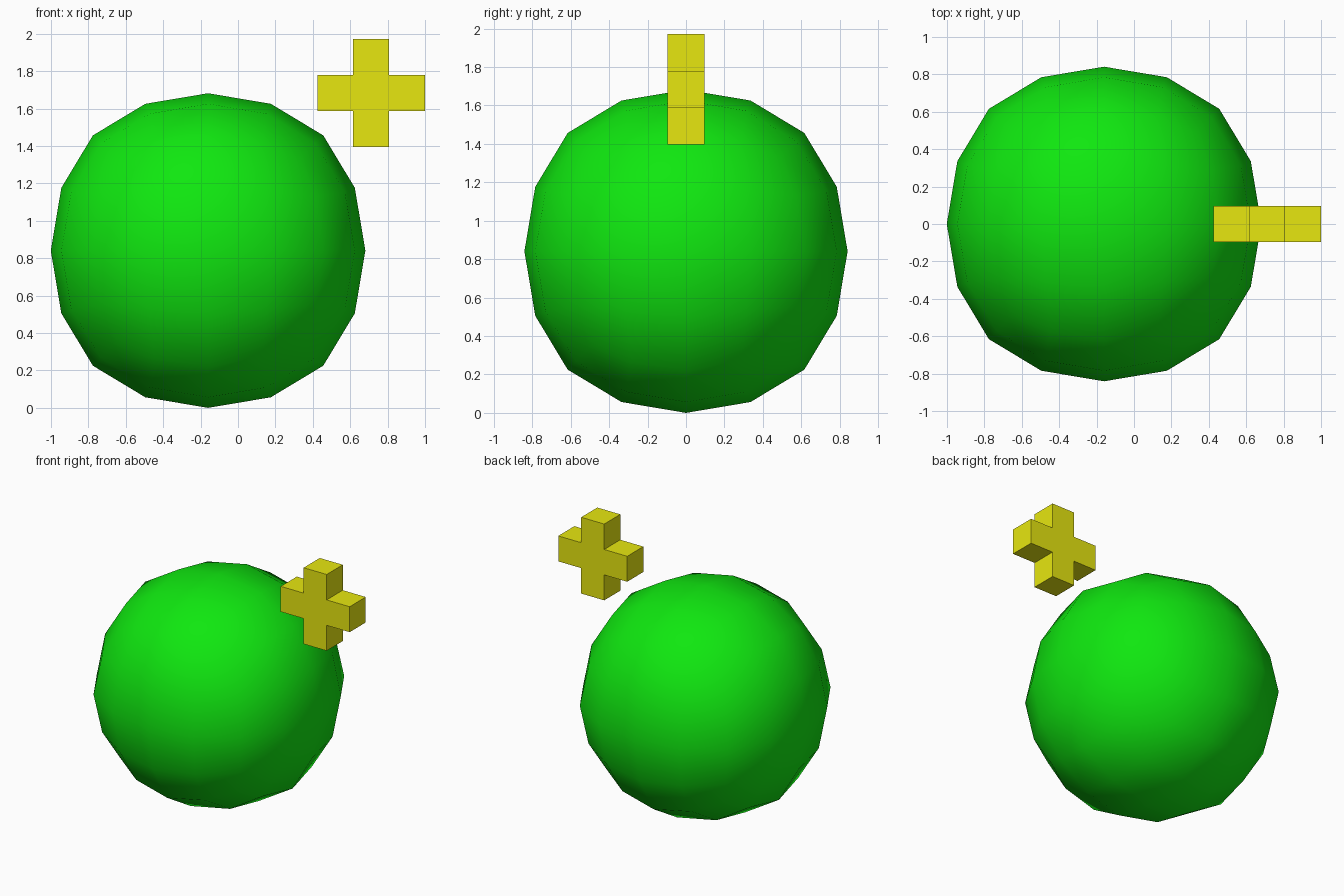
import bpy
import bmesh
from mathutils import Vector

old = bpy.data.objects.get("Cube")
if old:
    bpy.data.objects.remove(old, do_unlink=True)


def make_material(name, rgb):
    mat = bpy.data.materials.new(name)
    mat.use_nodes = True
    mat.diffuse_color = (*rgb, 1)
    mat.node_tree.nodes["Principled BSDF"].inputs["Base Color"].default_value = (*rgb, 1)
    return mat


def make_object(name, bm, location, mat):
    mesh = bpy.data.meshes.new(name)
    bm.to_mesh(mesh)
    bm.free()
    mesh.materials.append(mat)
    obj = bpy.data.objects.new(name, mesh)
    obj.location = location
    bpy.context.collection.objects.link(obj)
    return obj


green = make_material("bright green", (0.005, 0.8, 0.005))
yellow = make_material("yellow", (0.8, 0.8, 0.005))

# Round body: a cube rounded by two subdivision steps
RADIUS = 0.841
bm = bmesh.new()
bmesh.ops.create_cube(bm, size=2 * RADIUS / 0.8785)
body = make_object("round_body", bm, (-0.16, 0, RADIUS), green)
body.data.shade_smooth()
subdivision = body.modifiers.new("rounding", 'SUBSURF')
subdivision.levels = subdivision.render_levels = 2
subdivision.use_limit_surface = False

# Plus sign: a central cube with four extruded arms
ARM = 0.192
bm = bmesh.new()
bmesh.ops.create_cube(bm, size=ARM)
sides = [f for f in bm.faces if abs(f.normal.y) < 0.5]
for face in sides:
    step = Vector(face.normal) * ARM
    result = bmesh.ops.extrude_discrete_faces(bm, faces=[face])
    bmesh.ops.translate(bm, verts=result["faces"][0].verts, vec=step)
bmesh.ops.recalc_face_normals(bm, faces=bm.faces)
make_object("plus_sign", bm, (0.712, 0, 1.684), yellow)
